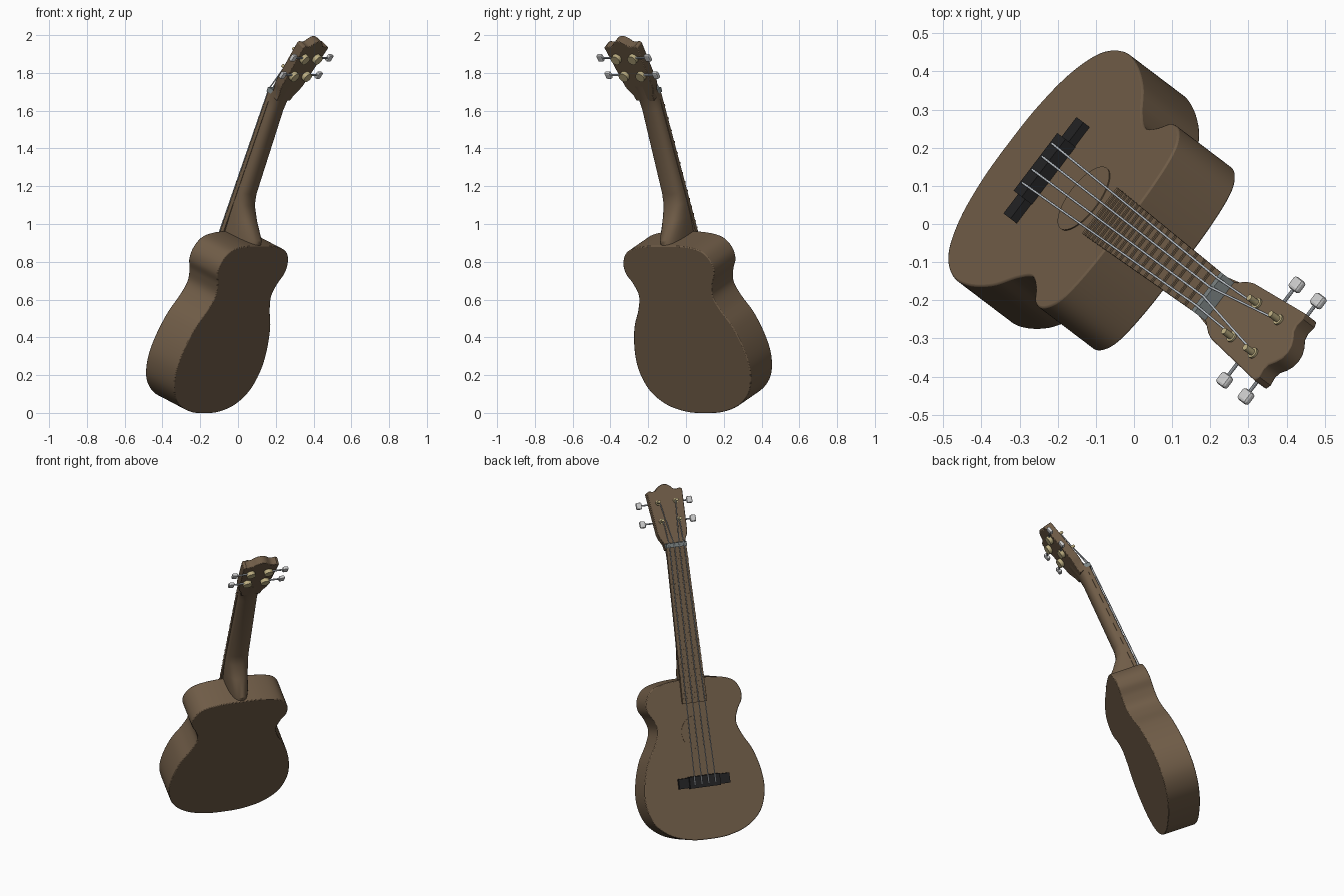
import bpy, bmesh, math
from mathutils import Matrix, Vector

if "Cube" in bpy.data.objects:
    bpy.data.objects.remove(bpy.data.objects["Cube"], do_unlink=True)


def material(name, color):
    m = bpy.data.materials.new(name)
    m.use_nodes = True
    m.diffuse_color = (*color, 1)
    bsdf = m.node_tree.nodes["Principled BSDF"]
    bsdf.inputs["Base Color"].default_value = (*color, 1)
    bsdf.inputs["Roughness"].default_value = 0.6
    return m


WOOD = material("brown wood", (0.16, 0.107, 0.063))
BLACK = material("black wood", (0.016, 0.016, 0.017))
BRASS = material("pale brass", (0.5, 0.42, 0.22))
PEARL = material("pale grey", (0.62, 0.62, 0.62))
STEEL = material("string steel", (0.5, 0.54, 0.58))
NUT = material("nut grey", (0.2, 0.23, 0.23))

# Instrument frame: x across, y along the neck, z out of the soundboard
TILT = math.radians(22.7)
across = Vector((-0.604, -0.797, 0))
along = Vector((0.797 * math.sin(TILT), -0.604 * math.sin(TILT), math.cos(TILT)))
normal = across.cross(along)
FRAME = Matrix.Translation((-0.232, 0.143, 0.365)) @ Matrix((across, along, normal)).transposed().to_4x4()
# Headstock frame: starts at the nut and leans back
HEAD_LOCAL = Matrix.Translation((0, 1.43, 0)) @ Matrix.Rotation(math.radians(-15), 4, 'X')
HEAD = FRAME @ HEAD_LOCAL


def finish(name, bm, mat, frame, bevel=0, smooth=False):
    bmesh.ops.recalc_face_normals(bm, faces=bm.faces)
    me = bpy.data.meshes.new(name)
    bm.to_mesh(me)
    bm.free()
    me.materials.append(mat)
    ob = bpy.data.objects.new(name, me)
    bpy.context.collection.objects.link(ob)
    ob.matrix_world = frame
    if smooth:
        bpy.ops.object.select_all(action='DESELECT')
        ob.select_set(True)
        bpy.context.view_layer.objects.active = ob
        bpy.ops.object.shade_smooth_by_angle(angle=math.radians(35))
    if bevel:
        mod = ob.modifiers.new("edge", 'BEVEL')
        mod.width, mod.segments, mod.limit_method = bevel, 2, 'ANGLE'
        mod.angle_limit = math.radians(50)
    return ob


def prism(name, pts, z0, z1, mat, frame=FRAME, bevel=0, smooth=False):
    bm = bmesh.new()
    face = bm.faces.new([bm.verts.new((x, y, z0)) for x, y in pts])
    ext = bmesh.ops.extrude_face_region(bm, geom=[face])
    top = [v for v in ext["geom"] if isinstance(v, bmesh.types.BMVert)]
    bmesh.ops.translate(bm, verts=top, vec=(0, 0, z1 - z0))
    return finish(name, bm, mat, frame, bevel, smooth)


def box(name, center, size, mat, frame=FRAME, bevel=0):
    bm = bmesh.new()
    bmesh.ops.create_cube(bm, size=1, matrix=Matrix.Translation(center) @ Matrix.Diagonal((*size, 1)))
    return finish(name, bm, mat, frame, bevel)


def cylinder(name, center, radius, depth, mat, frame=FRAME, axis='Z', sides=24):
    turn = Matrix.Rotation(math.pi / 2, 4, 'Y') if axis == 'X' else Matrix()
    bm = bmesh.new()
    bmesh.ops.create_cone(bm, cap_ends=True, segments=sides, radius1=radius, radius2=radius,
                          depth=depth, matrix=Matrix.Translation(center) @ turn)
    return finish(name, bm, mat, frame, smooth=True)


def mirrored(half):
    return half + [(-x, y) for x, y in reversed(half) if x > 1e-6]


def smooth_loop(pts, steps=6):
    """Catmull-Rom curve through a closed loop of points."""
    out, n = [], len(pts)
    for i in range(n):
        a, b, c, d = (Vector(pts[(i + k) % n]) for k in (-1, 0, 1, 2))
        for s in range(steps):
            t = s / steps
            out.append(0.5 * (2 * b + (c - a) * t + (2 * a - 5 * b + 4 * c - d) * t * t
                              + (3 * b - a - 3 * c + d) * t ** 3))
    return out


# Body
half_body = [(0, -0.313), (0.12, -0.305), (0.24, -0.265), (0.33, -0.185), (0.37, -0.07), (0.365, 0.05),
             (0.328, 0.18), (0.273, 0.28), (0.245, 0.36), (0.263, 0.43), (0.295, 0.49), (0.292, 0.555),
             (0.245, 0.615), (0.14, 0.643), (0, 0.648)]
prism("body", smooth_loop(mirrored(half_body)), -0.205, 0, WOOD, bevel=0.005, smooth=True)
cylinder("sound_hole", (0, 0.33, 0), 0.1, 0.006, WOOD, sides=48)

# Neck with heel: (position, half width, top, underside)
stations = [(0.63, 0.06, 0, -0.2), (0.67, 0.063, 0, -0.195), (0.75, 0.068, 0, -0.12), (0.82, 0.069, 0, -0.066),
            (0.88, 0.068, 0, -0.052), (1.36, 0.06, 0, -0.048), (1.43, 0.063, 0, -0.055),
            (1.51, 0.08, -0.04, -0.076)]
bm = bmesh.new()
rings = []
for y, hw, top, low in stations:
    ring = []
    for k in range(15):
        a = math.pi * k / 14
        x = math.copysign(abs(math.cos(a)) ** 0.8, math.cos(a))
        ring.append(bm.verts.new((hw * x, y, top + (low - top) * abs(math.sin(a)) ** 0.8)))
    rings.append(ring)
for r, q in zip(rings, rings[1:]):
    for k in range(15):
        j = (k + 1) % 15
        bm.faces.new((r[k], r[j], q[j], q[k]))
bm.faces.new(rings[0])
bm.faces.new(rings[-1])
finish("neck", bm, WOOD, FRAME, smooth=True)

# Fingerboard, frets and nut
prism("fingerboard", [(-0.076, 0.505), (0.076, 0.505), (0.062, 1.44), (-0.062, 1.44)], -0.002, 0.019, WOOD)
for n in range(1, 19):
    y = 1.44 - 1.405 * (1 - 2 ** (-n / 12))
    width = 0.124 + 0.028 * (1.44 - y) / 0.935
    box(f"fret_{n}", (0, y, 0.02), (width, 0.009, 0.008), WOOD)
box("nut", (0, 1.45, 0.01), (0.126, 0.026, 0.038), NUT)

# Headstock with scalloped end
half_head = [(0.06, 0), (0.064, 0.035), (0.085, 0.075), (0.092, 0.1), (0.11, 0.355), (0.095, 0.362),
             (0.072, 0.357), (0.055, 0.362), (0.038, 0.38), (0.02, 0.392), (0, 0.396)]
prism("headstock", mirrored(half_head), -0.052, 0, WOOD, HEAD, bevel=0.004, smooth=True)

# Bridge
box("bridge_base", (0, 0.035, 0.01), (0.317, 0.06, 0.024), BLACK)
box("bridge_block", (0, 0.035, 0.018), (0.19, 0.07, 0.036), BLACK)

# Tuners on both sides
for side, label in ((1, "right"), (-1, "left")):
    for s, row in ((0.17, "lower"), (0.285, "upper")):
        tag = f"{row}_{label}"
        cylinder(f"post_{tag}", (side * 0.055, s, 0.015), 0.009, 0.04, BRASS, HEAD, sides=12)
        cylinder(f"post_collar_{tag}", (side * 0.055, s, 0.002), 0.015, 0.008, BRASS, HEAD, sides=16)
        cylinder(f"gear_{tag}", (side * 0.055, s, -0.063), 0.027, 0.024, BRASS, HEAD)
        cylinder(f"shaft_{tag}", (side * 0.1, s + 0.008, -0.06), 0.005, 0.08, STEEL, HEAD, 'X', 10)
        box(f"button_{tag}", (side * 0.157, s + 0.008, -0.06), (0.036, 0.042, 0.022), PEARL, HEAD, bevel=0.008)

# Strings from bridge over nut to posts
for i, k in enumerate((-1.5, -0.5, 0.5, 1.5)):
    side = math.copysign(1, k)
    s = 0.17 if abs(k) > 1 else 0.285
    end = HEAD_LOCAL @ Vector((side * 0.05, s, 0.022))
    path = [Vector((k * 0.043, 0.02, 0.038)), Vector((k * 0.03, 1.45, 0.032)), end]
    cu = bpy.data.curves.new(f"string_{i + 1}", 'CURVE')
    cu.dimensions = '3D'
    cu.bevel_depth, cu.bevel_resolution, cu.use_fill_caps = 0.0032, 1, True
    spline = cu.splines.new('POLY')
    spline.points.add(len(path) - 1)
    for p, co in zip(spline.points, path):
        p.co = (*co, 1)
    cu.materials.append(STEEL)
    ob = bpy.data.objects.new(f"string_{i + 1}", cu)
    bpy.context.collection.objects.link(ob)
    ob.matrix_world = FRAME
